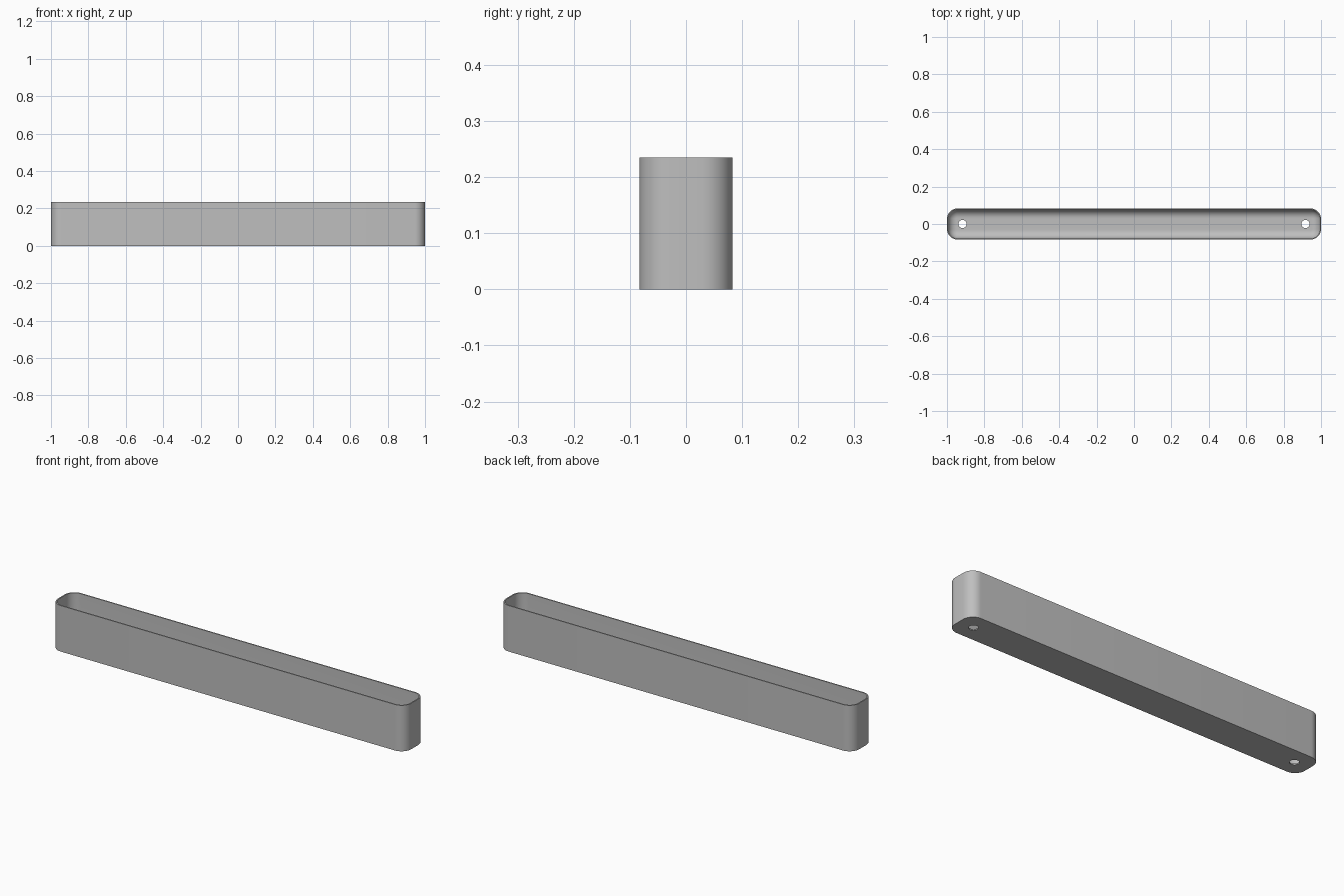
import bpy
import bmesh
from math import sin, cos, pi, radians

cube = bpy.data.objects.get("Cube")
if cube:
    bpy.data.objects.remove(cube, do_unlink=True)

LENGTH, WIDTH, HEIGHT = 2.0, 0.166, 0.235
CORNER, WALL, FILLET = 0.055, 0.006, 0.045
HOLE_X, HOLE_RADIUS = 0.917, 0.022
CORNER_STEPS, FILLET_STEPS = 10, 10

grey = bpy.data.materials.new("plain grey")
grey.use_nodes = True
colour = (0.52, 0.52, 0.52, 1)
grey.diffuse_color = colour
grey.node_tree.nodes["Principled BSDF"].inputs["Base Color"].default_value = colour


def ring(bm, inset, z):
    """Rounded rectangle of vertices, drawn in from the outer outline."""
    radius = CORNER - inset
    cx, cy = LENGTH / 2 - CORNER, WIDTH / 2 - CORNER
    verts = []
    for quarter, (sx, sy) in enumerate([(1, 1), (-1, 1), (-1, -1), (1, -1)]):
        for i in range(CORNER_STEPS + 1):
            a = (quarter + i / CORNER_STEPS) * pi / 2
            verts.append(bm.verts.new((sx * cx + radius * cos(a), sy * cy + radius * sin(a), z)))
    return verts


# Tray shell: outer wall, rim, inner wall, then a rounded cove down to the floor
profile = [(0, 0), (0, HEIGHT), (WALL, HEIGHT)]
for i in range(FILLET_STEPS + 1):
    a = i / FILLET_STEPS * pi / 2
    profile.append((WALL + FILLET * (1 - cos(a)), WALL + FILLET * (1 - sin(a))))

bm = bmesh.new()
rings = [ring(bm, inset, z) for inset, z in profile]
for low, high in zip(rings, rings[1:]):
    for i in range(len(low)):
        j = (i + 1) % len(low)
        bm.faces.new((low[i], low[j], high[j], high[i]))
bm.faces.new(rings[0][::-1])
bm.faces.new(rings[-1])
bmesh.ops.recalc_face_normals(bm, faces=bm.faces)
mesh = bpy.data.meshes.new("tray")
bm.to_mesh(mesh)
bm.free()
tray = bpy.data.objects.new("tray", mesh)
bpy.context.collection.objects.link(tray)
mesh.materials.append(grey)
bpy.context.view_layer.objects.active = tray

# Drain holes through the floor at both ends
for side in (-1, 1):
    bpy.ops.mesh.primitive_cylinder_add(vertices=32, radius=HOLE_RADIUS, depth=0.1,
                                        location=(side * HOLE_X, 0, 0))
    cutter = bpy.context.object
    cutter.name = "hole_cutter"
    cutter.hide_render = True
    cutter.data.materials.append(grey)
    cut = tray.modifiers.new("drain hole", "BOOLEAN")
    cut.operation = "DIFFERENCE"
    cut.solver = "EXACT"
    cut.object = cutter
    bpy.context.view_layer.objects.active = tray
    bpy.ops.object.modifier_apply(modifier=cut.name)
    bpy.data.objects.remove(cutter, do_unlink=True)

bpy.ops.object.select_all(action="DESELECT")
tray.select_set(True)
bpy.context.view_layer.objects.active = tray
bpy.ops.object.shade_smooth_by_angle(angle=radians(35))
